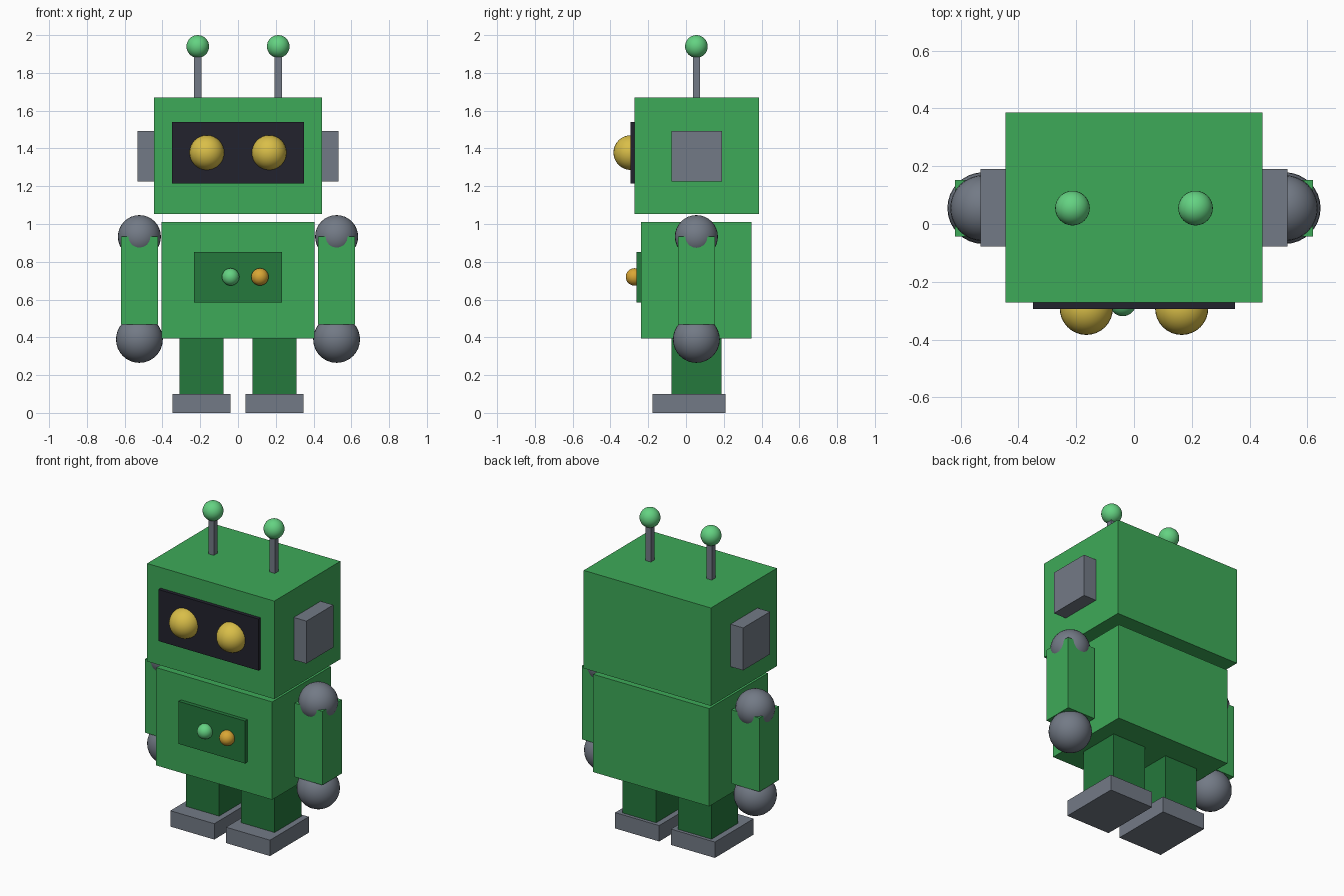
import bpy
from mathutils import Vector

default = bpy.data.objects.get("Cube")
if default:
    bpy.data.objects.remove(default, do_unlink=True)


def material(name, rgb):
    mat = bpy.data.materials.new(name)
    mat.use_nodes = True
    colour = (*rgb, 1)
    mat.diffuse_color = colour
    mat.node_tree.nodes["Principled BSDF"].inputs["Base Color"].default_value = colour
    return mat


GREEN = material("green", (0.048, 0.402, 0.098))
DARK_GREEN = material("dark green", (0.018, 0.188, 0.045))
LIGHT_GREEN = material("light green", (0.127, 0.645, 0.223))
GREY = material("grey", (0.171, 0.195, 0.238))
BLACK = material("near black", (0.016, 0.016, 0.027))
YELLOW = material("yellow", (0.694, 0.515, 0.065))
ORANGE = material("orange", (0.694, 0.381, 0.035))

MID = 0.055  # shared depth centre of the body


def box(name, low, high, mat):
    """Box between two opposite corners."""
    low, high = Vector(low), Vector(high)
    bpy.ops.mesh.primitive_cube_add(size=1, location=(low + high) / 2)
    obj = bpy.context.object
    obj.name = name
    obj.scale = high - low
    bpy.ops.object.transform_apply(location=False, rotation=False, scale=True)
    obj.data.materials.append(mat)
    return obj


def ball(name, centre, radius, mat):
    bpy.ops.mesh.primitive_uv_sphere_add(segments=32, ring_count=16,
                                         radius=radius, location=centre)
    obj = bpy.context.object
    obj.name = name
    bpy.ops.object.shade_smooth()
    obj.data.materials.append(mat)
    return obj


def side_box(name, x, y, z, mat):
    """Left and right boxes from the left one's x, y and z ranges."""
    box("left_" + name, (x[0], y[0], z[0]), (x[1], y[1], z[1]), mat)
    box("right_" + name, (-x[1], y[0], z[0]), (-x[0], y[1], z[1]), mat)


def side_ball(name, x, y, z, radius, mat):
    ball("left_" + name, (x, y, z), radius, mat)
    ball("right_" + name, (-x, y, z), radius, mat)


# Head with visor, eyes, ears and antennas
box("head", (-0.444, -0.272, 1.052), (0.444, 0.386, 1.67), GREEN)
box("visor", (-0.349, -0.295, 1.215), (0.349, -0.26, 1.54), BLACK)
side_ball("eye", 0.165, -0.292, 1.378, 0.092, YELLOW)
side_box("ear", (0.43, 0.532), (-0.078, 0.19), (1.225, 1.493), GREY)
side_box("antenna_rod", (0.194, 0.232), (MID - 0.019, MID + 0.019), (1.66, 1.92), GREY)
side_ball("antenna_tip", 0.213, MID, 1.94, 0.06, LIGHT_GREEN)

# Body with chest panel and buttons
box("body", (-0.405, -0.237, 0.393), (0.405, 0.347, 1.01), GREEN)
box("chest_panel", (-0.232, -0.262, 0.585), (0.232, -0.225, 0.853), DARK_GREEN)
ball("green_button", (-0.039, -0.273, 0.72), 0.046, LIGHT_GREEN)
ball("orange_button", (0.116, -0.273, 0.72), 0.046, ORANGE)

# Arms
side_ball("shoulder", 0.522, MID, 0.933, 0.114, GREY)
side_box("arm", (0.424, 0.619), (MID - 0.0975, MID + 0.0975), (0.468, 0.933), GREEN)
side_ball("hand", 0.522, MID, 0.389, 0.124, GREY)

# Legs and feet
side_box("leg", (0.077, 0.31), (-0.078, 0.188), (0.08, 0.41), DARK_GREEN)
side_box("foot", (0.041, 0.348), (-0.178, 0.209), (0, 0.1), GREY)
